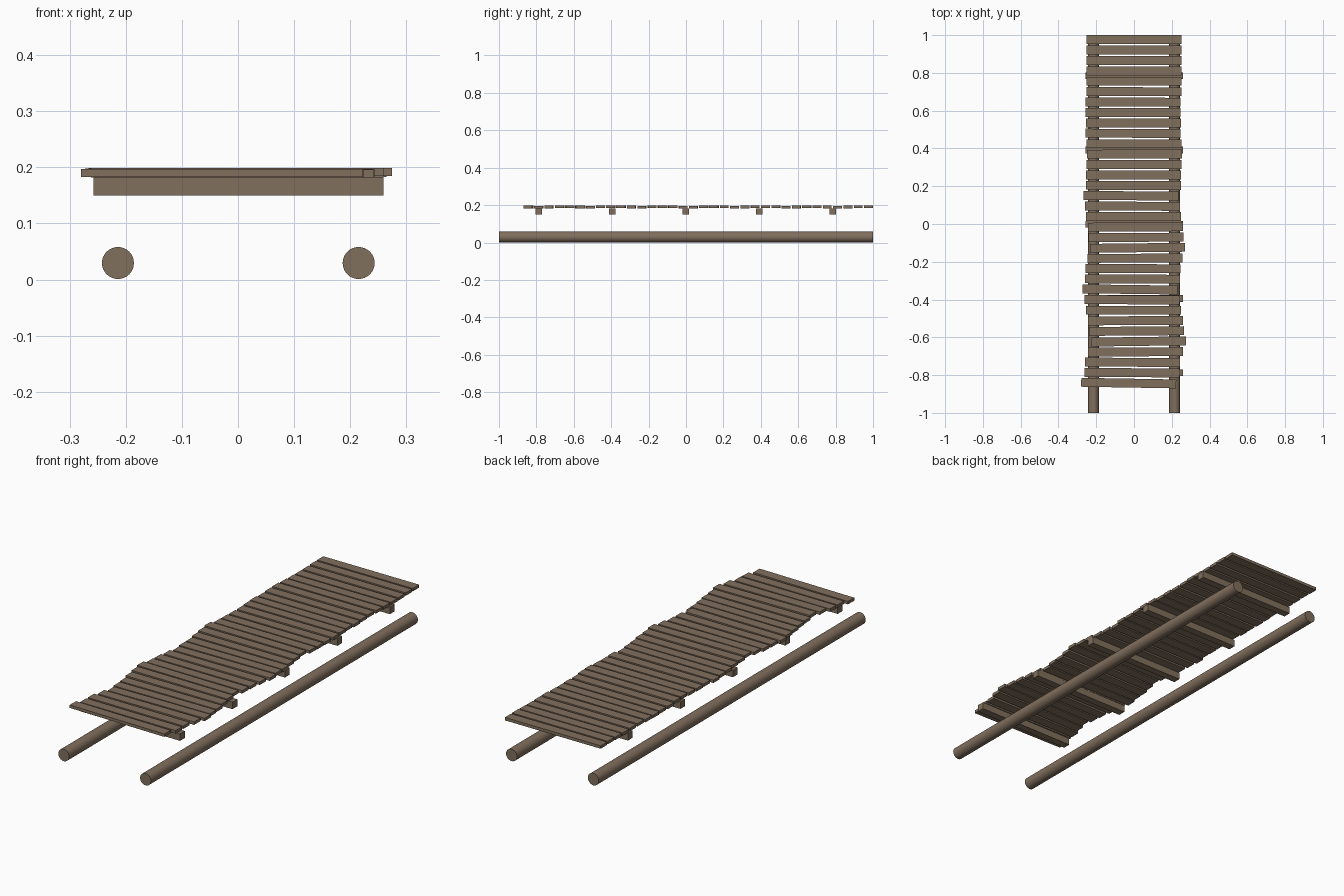
import bpy, math

if "Cube" in bpy.data.objects:
    bpy.data.objects.remove(bpy.data.objects["Cube"])

wood = bpy.data.materials.new("weathered brown wood")
wood.diffuse_color = (0.22, 0.16, 0.11, 1)
wood.use_nodes = True
wood.node_tree.nodes["Principled BSDF"].inputs["Base Color"].default_value = wood.diffuse_color


def box(name, loc, size, yaw=0.0):
    bpy.ops.mesh.primitive_cube_add(size=1, location=loc, rotation=(0, 0, yaw))
    ob = bpy.context.object
    ob.name = name
    ob.scale = size
    bpy.ops.object.transform_apply(location=False, rotation=False, scale=True)
    ob.data.materials.append(wood)
    return ob


# Two long round logs lying along y
for side, x in (("left", -0.214), ("right", 0.215)):
    bpy.ops.mesh.primitive_cylinder_add(vertices=32, radius=0.0285, depth=2,
                                        location=(x, 0, 0.0295), rotation=(math.pi / 2, 0, 0))
    log = bpy.context.object
    log.name = side + "_log"
    log.data.materials.append(wood)
    bpy.ops.object.shade_smooth_by_angle(angle=math.radians(40))

# Cross beams under the deck
for i in range(5):
    box(f"cross_beam_{i + 1}", (0.001, -0.787 + 0.393 * i, 0.166), (0.517, 0.036, 0.033))

# Deck planks from back to front: sideways shift in thousandths
shifts = [-1, 0, 0, 0, 0, -1, -5, -5, -2, -5, 0, 3, 0, -2, -2, -15, -8,
          -2, 8, 10, 18, 5, -5, -8, -21, -10, -2, 8, 13, 23, 8, -8, -10, -28]
for i, s in enumerate(shifts):
    y = 0.976 - 0.0551 * i
    z = 0.1905 + 0.0014 * math.sin(i * 1.3 + 0.8)
    box(f"deck_plank_{i + 1}", (s / 1000, y, z), (0.503, 0.047, 0.014),
        math.radians(0.035 * s))
